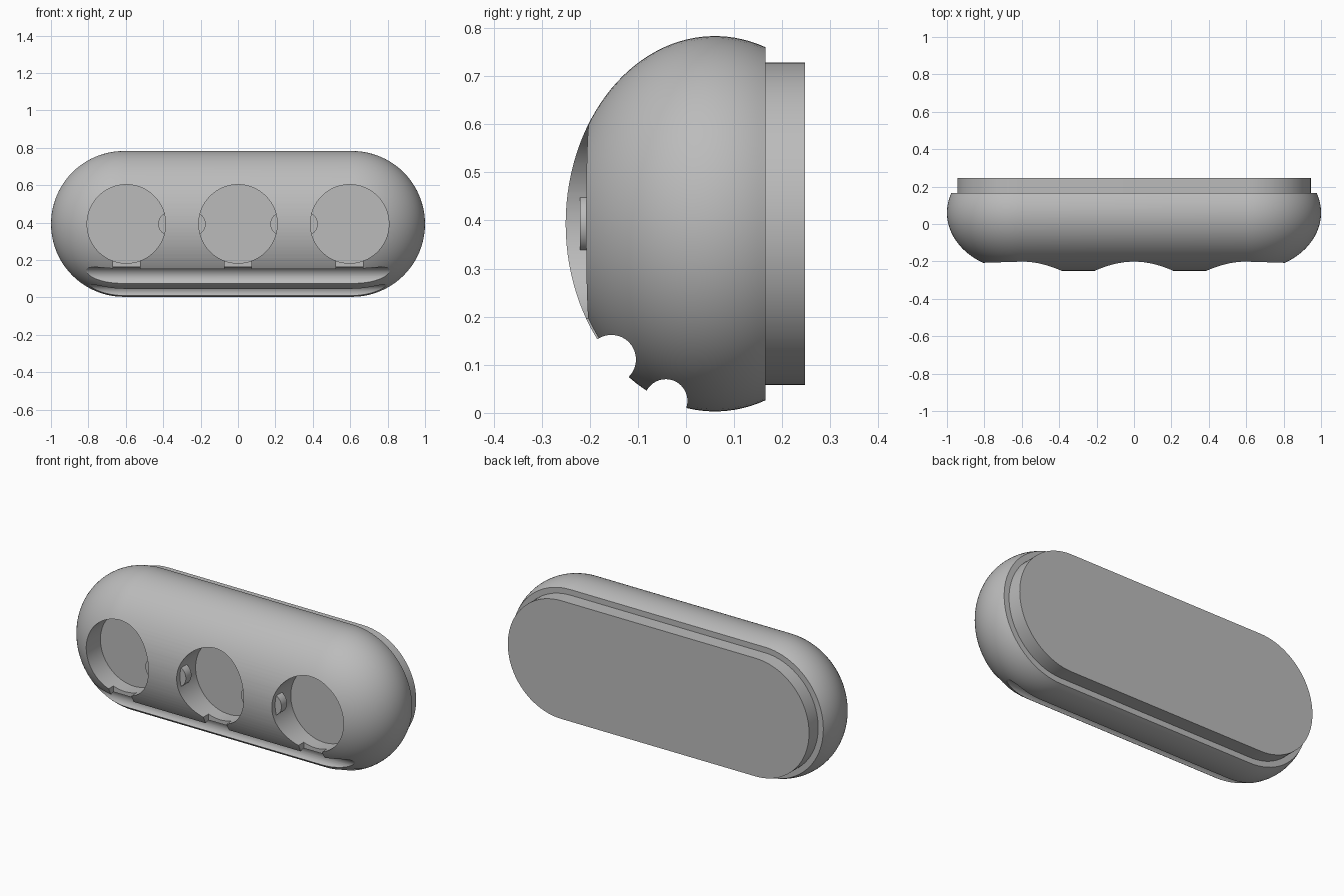
import bpy, bmesh, math

if "Cube" in bpy.data.objects:
    bpy.data.objects.remove(bpy.data.objects["Cube"])

MID_Z = 0.393          # height of the long axis
HALF = 0.61            # half length of the straight section
RADIUS = 0.39
HOLES = (-0.597, 0, 0.597)
HOLE_R, FLOOR_Y = 0.21, -0.08

grey = bpy.data.materials.new("plain_grey")
grey.use_nodes = True
grey.diffuse_color = (0.5, 0.5, 0.5, 1)
grey.node_tree.nodes["Principled BSDF"].inputs["Base Color"].default_value = (0.5, 0.5, 0.5, 1)


def finish(name, bm):
    bmesh.ops.recalc_face_normals(bm, faces=bm.faces)
    mesh = bpy.data.meshes.new(name)
    bm.to_mesh(mesh)
    bm.free()
    mesh.materials.append(grey)
    obj = bpy.data.objects.new(name, mesh)
    bpy.context.collection.objects.link(obj)
    return obj


def stadium_loft(name, rings, steps=40):
    """Loft stadium outlines given as (y, radius) from front to back."""
    bm = bmesh.new()
    loops = []
    for y, r in rings:
        loop = []
        for side in (1, -1):
            for i in range(steps + 1):
                a = math.pi * (i / steps - 0.5)
                loop.append(bm.verts.new((side * (HALF + r * math.cos(a)), y,
                                          MID_Z + side * r * math.sin(a))))
        loops.append(loop)
    for a, b in zip(loops, loops[1:]):
        for i in range(len(a)):
            j = (i + 1) % len(a)
            bm.faces.new((a[i], a[j], b[j], b[i]))
    bm.faces.new(loops[0])
    bm.faces.new(loops[-1])
    return finish(name, bm)


def cylinder(name, centre, radius, length, axis="Y", segments=96):
    bpy.ops.mesh.primitive_cylinder_add(vertices=segments, radius=radius, depth=length, location=centre,
                                        rotation=(math.pi / 2, 0, 0) if axis == "Y" else (0, math.pi / 2, 0))
    obj = bpy.context.object
    obj.name = name
    obj.data.materials.append(grey)
    return obj


def cut(target, cutter):
    mod = target.modifiers.new("cut", "BOOLEAN")
    mod.operation, mod.solver, mod.object = "DIFFERENCE", "EXACT", cutter
    bpy.context.view_layer.objects.active = target
    bpy.ops.object.modifier_apply(modifier=mod.name)
    bpy.data.objects.remove(cutter)


def smooth(obj):
    bpy.ops.object.select_all(action="DESELECT")
    obj.select_set(True)
    bpy.context.view_layer.objects.active = obj
    bpy.ops.object.shade_smooth_by_angle(angle=math.radians(25))


# Rounded shell with an elliptical section, cut off flat at the back
end = math.pi / 2 + math.asin(0.105 / 0.31)
angles = [0.01 + (end - 0.01) * i / 36 for i in range(37)]
shell = stadium_loft("shell", [(0.06 - 0.31 * math.cos(t), RADIUS * math.sin(t)) for t in angles])

# Round pockets, each with a notch down to the groove
for x in HOLES:
    cut(shell, cylinder("pocket_cutter", (x, FLOOR_Y - 0.2, MID_Z), HOLE_R, 0.4))
    bpy.ops.mesh.primitive_cube_add(size=1, location=(x, -0.25, 0.17))
    notch = bpy.context.object
    notch.scale = (0.145, 0.18, 0.1)
    cut(shell, notch)

# Two long grooves under the front edge
for y, z, r in ((-0.155, 0.111, 0.051), (-0.042, 0.025, 0.045)):
    cut(shell, cylinder("groove_cutter", (0, y, z), r, 2.4, "X", 64))
smooth(shell)

# Stepped back plate
smooth(stadium_loft("back_plate", [(0.15, 0.335), (0.247, 0.335)]))

# Small discs standing out of the facing pocket walls
for side, label in ((1, "left"), (-1, "right")):
    for x, place in ((0.235, "inner"), (0.365, "outer")):
        smooth(cylinder(f"{label}_{place}_disc", (side * x, -0.195, MID_Z), 0.062, 0.05, segments=48))
